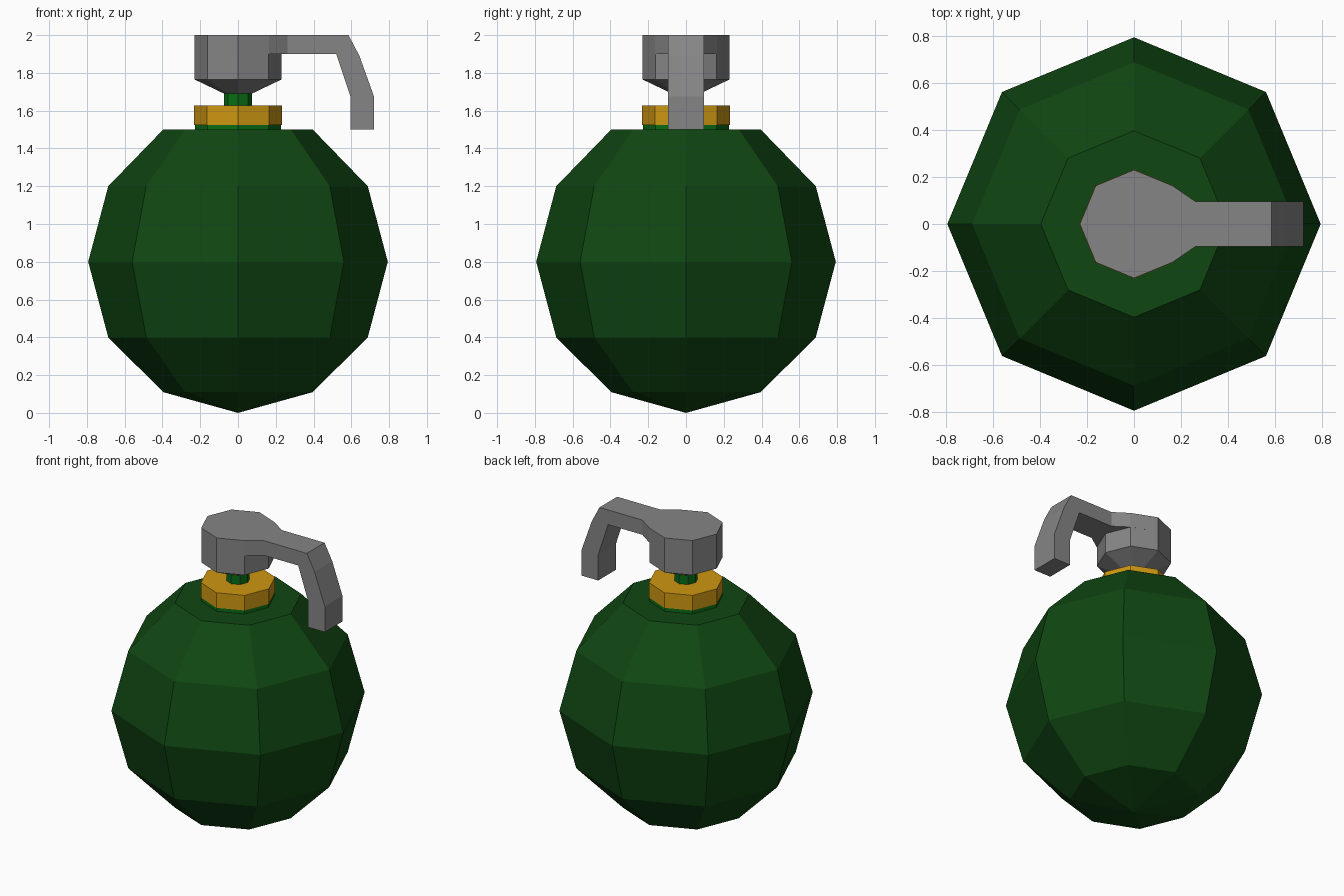
import bpy, bmesh, math

if "Cube" in bpy.data.objects:
    bpy.data.objects.remove(bpy.data.objects["Cube"])


def material(name, rgb):
    m = bpy.data.materials.new(name)
    m.diffuse_color = (*rgb, 1)
    m.use_nodes = True
    m.node_tree.nodes["Principled BSDF"].inputs["Base Color"].default_value = m.diffuse_color
    return m


DARK_GREEN = material("dark green", (0.005, 0.062, 0.006))
GREEN = material("bright green", (0.003, 0.15, 0.008))
GOLD = material("gold", (0.62, 0.31, 0.006))
GREY = material("grey", (0.235, 0.235, 0.235))


def finish(bm, name, mat):
    bmesh.ops.remove_doubles(bm, verts=bm.verts, dist=1e-5)
    bmesh.ops.recalc_face_normals(bm, faces=bm.faces)
    me = bpy.data.meshes.new(name)
    bm.to_mesh(me)
    bm.free()
    me.materials.append(mat)
    ob = bpy.data.objects.new(name, me)
    bpy.context.collection.objects.link(ob)
    return ob


def lathe(name, profile, mat, sides=8):
    """Turned solid from (radius, z) pairs, capped at both ends."""
    bm = bmesh.new()
    rings = []
    for r, z in profile:
        if r == 0:
            rings.append([bm.verts.new((0, 0, z))] * sides)
        else:
            rings.append([bm.verts.new((r * math.cos(math.tau * i / sides),
                                        r * math.sin(math.tau * i / sides), z))
                          for i in range(sides)])
    for a, b in zip(rings, rings[1:]):
        for i in range(sides):
            j = (i + 1) % sides
            bm.faces.new(list(dict.fromkeys((a[i], a[j], b[j], b[i]))))
    for ring in (rings[0], rings[-1]):
        if ring[0] is not ring[1]:
            bm.faces.new(ring)
    return finish(bm, name, mat)


def prism(name, points, offset, mat):
    """Extrude a flat outline by an offset vector."""
    bm = bmesh.new()
    face = bm.faces.new([bm.verts.new(p) for p in points])
    ext = bmesh.ops.extrude_face_region(bm, geom=[face], use_keep_orig=True)
    bmesh.ops.translate(bm, vec=offset,
                        verts=[g for g in ext["geom"] if isinstance(g, bmesh.types.BMVert)])
    return finish(bm, name, mat)


# Faceted round body with a flat top
lathe("body", [(0, 0), (0.396, 0.11), (0.687, 0.4), (0.793, 0.8),
               (0.687, 1.2), (0.396, 1.5)], DARK_GREEN)

# Neck: green base, gold collar, thin stem
lathe("neck_base", [(0.228, 1.495), (0.228, 1.53)], GREEN)
lathe("collar", [(0.232, 1.525), (0.232, 1.628)], GOLD)
lathe("stem", [(0.073, 1.62), (0.073, 1.70)], GREEN)

# Fuse head with tapered underside
lathe("fuse_head", [(0.073, 1.69), (0.23, 1.765), (0.23, 2.0)], GREY)

# Flared joint between the head and the lever
prism("lever_joint", [(0.0, -0.23, 1.9), (0.163, -0.163, 1.9), (0.262, -0.095, 1.9),
                      (0.262, 0.095, 1.9), (0.163, 0.163, 1.9), (0.0, 0.23, 1.9)],
      (0, 0, 0.1), GREY)

# Bent safety lever
lever = [(0.262, 2.0), (0.585, 2.0), (0.643, 1.89), (0.72, 1.675), (0.72, 1.5),
         (0.595, 1.5), (0.595, 1.675), (0.52, 1.9), (0.262, 1.9)]
prism("lever", [(x, -0.095, z) for x, z in lever], (0, 0.19, 0), GREY)
